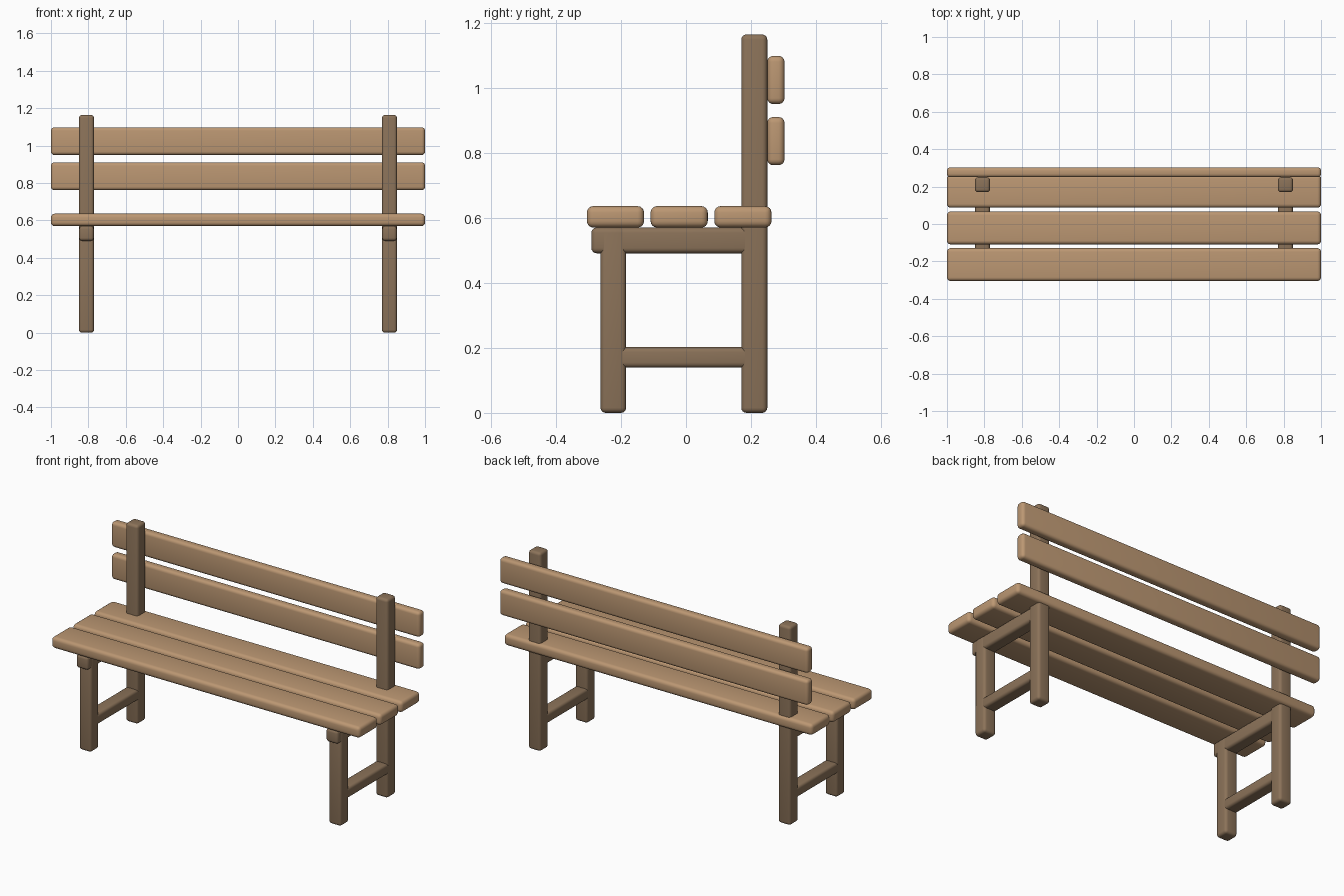
import bpy

if "Cube" in bpy.data.objects:
    bpy.data.objects.remove(bpy.data.objects["Cube"])


def material(name, color):
    m = bpy.data.materials.new(name)
    m.diffuse_color = color
    m.use_nodes = True
    m.node_tree.nodes["Principled BSDF"].inputs["Base Color"].default_value = m.diffuse_color
    return m


SLAT = material("slat_wood", (0.50, 0.31, 0.17, 1))
FRAME = material("frame_wood", (0.26, 0.17, 0.10, 1))


def beam(name, x, y, z, mat, bevel):
    """Rounded box spanning the (min, max) ranges x, y, z."""
    spans = (x, y, z)
    bpy.ops.mesh.primitive_cube_add(size=1, location=[(a + b) / 2 for a, b in spans])
    ob = bpy.context.object
    ob.name = name
    ob.scale = [b - a for a, b in spans]
    bpy.ops.object.transform_apply(location=False, rotation=False, scale=True)
    mod = ob.modifiers.new("rounded_edges", 'BEVEL')
    mod.width = bevel
    mod.segments = 4
    bpy.ops.object.modifier_apply(modifier=mod.name)
    ob.data.materials.append(mat)
    bpy.ops.object.shade_smooth_by_angle()
    return ob


# Seat: three long planks
for i, y in enumerate((-0.217, -0.021, 0.175)):
    beam(f"seat_slat_{i + 1}", (-1, 1), (y - 0.088, y + 0.088), (0.57, 0.636), SLAT, 0.02)

# Backrest: two planks behind the posts
for name, z in (("lower_back_slat", 0.836), ("upper_back_slat", 1.024)):
    beam(name, (-1, 1), (0.25, 0.303), (z - 0.074, z + 0.074), SLAT, 0.018)

# Side frames, one per end
for side, cx in (("left", -0.81), ("right", 0.81)):
    x = (cx - 0.04, cx + 0.04)
    inner = (cx - 0.039, cx + 0.039)
    beam(f"{side}_back_post", x, (0.17, 0.25), (0, 1.164), FRAME, 0.016)
    beam(f"{side}_front_leg", x, (-0.263, -0.184), (0, 0.57), FRAME, 0.016)
    beam(f"{side}_seat_rail", inner, (-0.291, 0.2), (0.491, 0.57), FRAME, 0.016)
    beam(f"{side}_stretcher", inner, (-0.225, 0.21), (0.139, 0.203), FRAME, 0.016)
